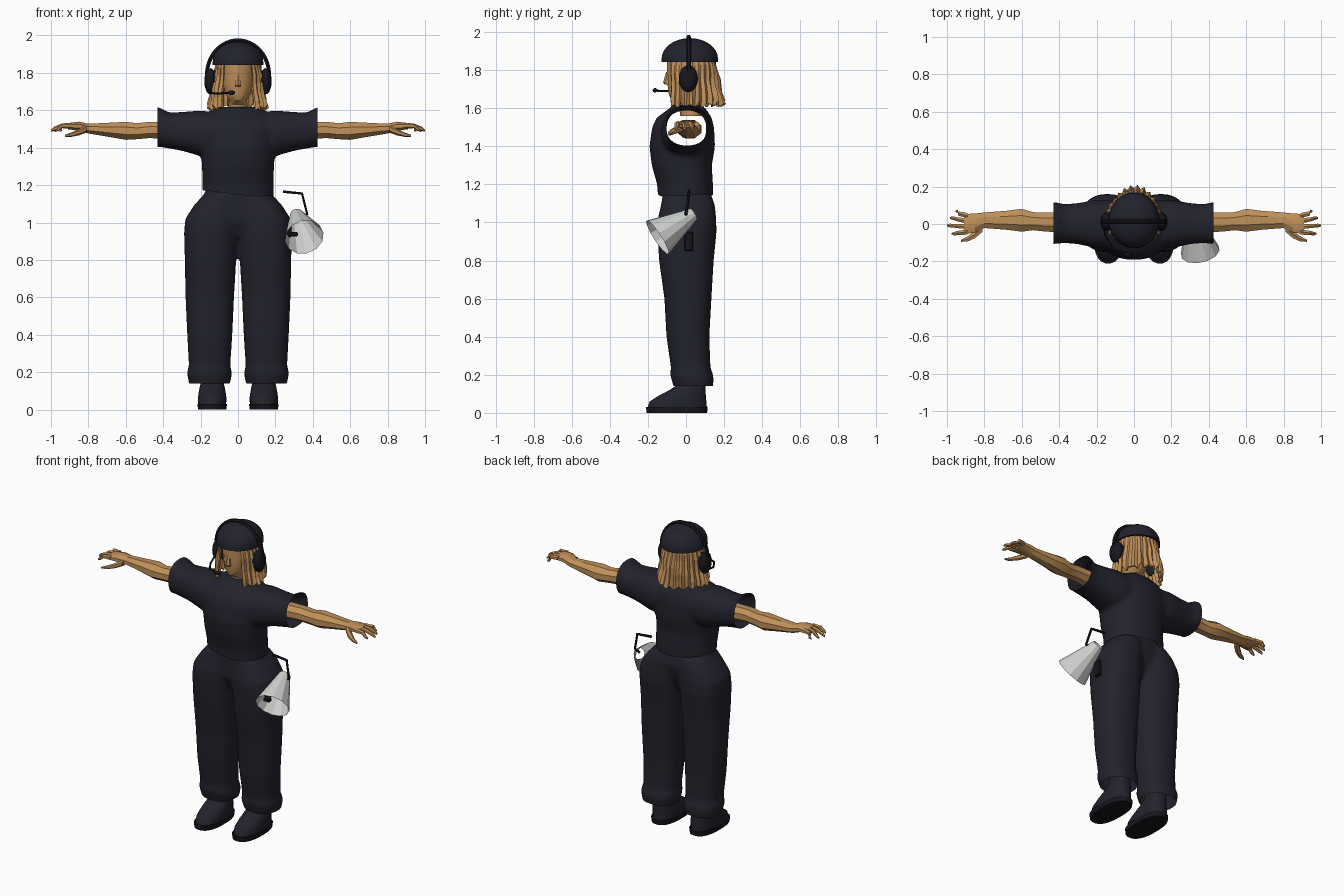
import bpy, bmesh, math
from mathutils import Vector

if "Cube" in bpy.data.objects:
    bpy.data.objects.remove(bpy.data.objects["Cube"])


def material(name, rgb):
    m = bpy.data.materials.new(name)
    m.use_nodes = True
    m.diffuse_color = (*rgb, 1)
    bsdf = m.node_tree.nodes["Principled BSDF"]
    bsdf.inputs["Base Color"].default_value = (*rgb, 1)
    bsdf.inputs["Roughness"].default_value = 0.8
    return m


NAVY = material("dark_navy", (0.016, 0.016, 0.026))
BLACK = material("near_black", (0.008, 0.008, 0.012))
TAN = material("warm_tan", (0.53, 0.28, 0.1))
GREY = material("light_grey", (0.62, 0.64, 0.62))


def loft(bm, secs, axis="z", n=16, power=1.0, side=1, caps=True):
    """Skin rings of (position, centre a, centre b, radius a, radius b) along an axis."""
    rings = []
    for t, ca, cb, ra, rb in secs:
        ring = []
        for i in range(n):
            a = math.tau * (i + 0.5) / n
            c, s = math.cos(a), math.sin(a)
            u = ca + ra * math.copysign(abs(c) ** power, c)
            v = cb + rb * math.copysign(abs(s) ** power, s)
            p = (u, v, t) if axis == "z" else (t, u, v)
            ring.append(bm.verts.new((p[0] * side, p[1], p[2])))
        rings.append(ring)
    for lo, hi in zip(rings, rings[1:]):
        for i in range(n):
            j = (i + 1) % n
            bm.faces.new((lo[i], lo[j], hi[j], hi[i]))
    if caps:
        bm.faces.new(rings[0])
        bm.faces.new(rings[-1])


def finish(name, bm, mat, angle=None):
    bmesh.ops.recalc_face_normals(bm, faces=bm.faces)
    me = bpy.data.meshes.new(name)
    bm.to_mesh(me)
    bm.free()
    ob = bpy.data.objects.new(name, me)
    bpy.context.scene.collection.objects.link(ob)
    me.materials.append(mat)
    if angle:
        shade(ob, angle)
    return ob


def shade(ob, angle):
    bpy.ops.object.select_all(action="DESELECT")
    ob.select_set(True)
    bpy.context.view_layer.objects.active = ob
    bpy.ops.object.shade_smooth_by_angle(angle=math.radians(angle))


def bake(ob):
    """Replace the mesh by its modified result."""
    dg = bpy.context.evaluated_depsgraph_get()
    me = bpy.data.meshes.new_from_object(ob.evaluated_get(dg))
    ob.modifiers.clear()
    ob.data = me


def fuse(ob, voxel, repeat):
    """Blend overlapping volumes into one soft skin."""
    m = ob.modifiers.new("fuse", "REMESH")
    m.mode, m.voxel_size = "VOXEL", voxel
    m = ob.modifiers.new("soften", "SMOOTH")
    m.factor, m.iterations = 0.5, repeat
    bake(ob)


def trim(ob, cuts):
    """Cut openings with planes given as (point, outward normal)."""
    bm = bmesh.new()
    bm.from_mesh(ob.data)
    for co, no in cuts:
        bmesh.ops.bisect_plane(bm, geom=bm.verts[:] + bm.edges[:] + bm.faces[:],
                               plane_co=co, plane_no=no, clear_outer=True)
    bm.to_mesh(ob.data)
    bm.free()


def wire(name, pts, radius, mat):
    cu = bpy.data.curves.new(name + "_path", "CURVE")
    cu.dimensions, cu.bevel_depth, cu.bevel_resolution, cu.use_fill_caps = "3D", radius, 1, True
    sp = cu.splines.new("POLY")
    sp.points.add(len(pts) - 1)
    for p, co in zip(sp.points, pts):
        p.co = (*co, 1)
    tmp = bpy.data.objects.new(name + "_path", cu)
    bpy.context.scene.collection.objects.link(tmp)
    me = bpy.data.meshes.new_from_object(tmp.evaluated_get(bpy.context.evaluated_depsgraph_get()))
    bpy.data.objects.remove(tmp)
    me.materials.clear()
    me.materials.append(mat)
    ob = bpy.data.objects.new(name, me)
    bpy.context.scene.collection.objects.link(ob)
    shade(ob, 50)


def ball(name, centre, size, mat):
    bm = bmesh.new()
    bmesh.ops.create_uvsphere(bm, u_segments=16, v_segments=10, radius=1)
    bmesh.ops.scale(bm, vec=size, verts=bm.verts)
    bmesh.ops.translate(bm, vec=centre, verts=bm.verts)
    finish(name, bm, mat, 60)


def box(name, centre, size, mat):
    bm = bmesh.new()
    bmesh.ops.create_cube(bm, size=1)
    bmesh.ops.scale(bm, vec=size, verts=bm.verts)
    bmesh.ops.translate(bm, vec=centre, verts=bm.verts)
    bmesh.ops.bevel(bm, geom=bm.edges[:], offset=0.005, segments=1, affect="EDGES")
    finish(name, bm, mat)


# Trousers: two wide legs and a pelvis, fused
bm = bmesh.new()
leg = [(.12, .153, .04, .104, .1), (.17, .152, .035, .117, .11), (.2, .153, .03, .12, .114),
       (.235, .152, .025, .111, .104), (.4, .151, .01, .121, .113), (.6, .151, .01, .13, .124),
       (.8, .147, .002, .138, .144), (.95, .144, .005, .145, .156), (1.02, .137, .005, .145, .154),
       (1.09, .115, .01, .122, .142), (1.15, .09, .005, .092, .127)]
for s in (1, -1):
    loft(bm, leg, n=24, power=0.85, side=s)
loft(bm, [(.92, 0, 0, .1, .08), (1, 0, 0, .22, .125), (1.08, 0, .01, .235, .135),
          (1.13, 0, .005, .19, .13), (1.2, 0, 0, .165, .12)], n=24)
trousers = finish("trousers", bm, NAVY)
fuse(trousers, 0.012, 6)
trim(trousers, [((0, 0, .14), (0, 0, -1))])
shade(trousers, 60)

# Shirt: torso and short sleeves, fused, open at the hem and cuffs
bm = bmesh.new()
loft(bm, [(1.1, 0, 0, .19, .145), (1.2, 0, -.005, .19, .147), (1.3, 0, -.022, .193, .158),
          (1.4, 0, -.02, .2, .173), (1.5, 0, -.015, .215, .163), (1.55, 0, -.01, .2, .145),
          (1.59, 0, .005, .16, .105), (1.618, 0, .01, .1, .075)], n=28, power=0.9)
for s in (1, -1):
    loft(bm, [(.05, 0, 1.47, .13, .11), (.2, 0, 1.477, .13, .122), (.3, .002, 1.487, .11, .104),
              (.37, .002, 1.492, .104, .096), (.42, .005, 1.51, .112, .106),
              (.47, .005, 1.51, .112, .108)], "x", 24, 0.85, s)
shirt = finish("shirt", bm, NAVY)
fuse(shirt, 0.012, 6)
trim(shirt, [((.425, 0, 1.5), (1, 0, 0)), ((-.43, 0, 1.5), (-1, 0, 0)),
             ((0, 0, 1.15), (-.12, 0, -1))])
shade(shirt, 60)

# Arms with hands, facet style
for s, label in ((1, "left"), (-1, "right")):
    bm = bmesh.new()
    loft(bm, [(.36, .01, 1.49, .06, .05), (.47, .01, 1.495, .055, .047), (.54, .015, 1.488, .052, .046),
              (.6, .02, 1.49, .066, .052), (.68, .02, 1.495, .055, .042), (.8, .02, 1.502, .045, .028),
              (.85, .005, 1.515, .055, .026), (.91, 0, 1.515, .058, .018)], "x", 8, 1, s)
    for y0, y1, tip in ((.045, .068, .955), (.016, .032, .985), (-.014, -.008, 1), (-.043, -.052, .975)):
        loft(bm, [(.89, y0, 1.518, .016, .015), (.94, (y0 + y1) / 2, 1.517, .013, .013),
                  (tip - .015, y1, 1.5, .011, .011), (tip, y1, 1.491, .005, .006)], "x", 6, 1, s)
    loft(bm, [(.81, -.02, 1.5, .025, .02), (.85, -.055, 1.483, .024, .017),
              (.89, -.08, 1.47, .016, .012), (.925, -.09, 1.463, .006, .006)], "x", 6, 1, s)
    finish(label + "_arm", bm, TAN, 25)

    # Shoe: flat sole and rounded upper
    bm = bmesh.new()
    loft(bm, [(0, .138, -.048, .076, .16), (.03, .138, -.048, .08, .163)], n=24, power=0.8, side=s)
    finish(label + "_sole", bm, BLACK, 40)
    bm = bmesh.new()
    loft(bm, [(.028, .138, -.046, .075, .157), (.06, .138, -.042, .077, .15),
              (.09, .138, -.02, .073, .125), (.12, .138, .008, .067, .095),
              (.15, .138, .03, .06, .072), (.2, .138, .035, .058, .066)], n=24, power=0.9, side=s)
    finish(label + "_shoe", bm, NAVY, 50)

    # Headset ear cup
    ball(label + "_ear_cup", (s * .148, .012, 1.755), (.032, .05, .07), BLACK)
    ball(label + "_ear_pad", (s * .125, .012, 1.755), (.022, .045, .06), NAVY)

# Head with neck and nose
bm = bmesh.new()
loft(bm, [(1.56, 0, .025, .055, .055), (1.63, 0, .02, .052, .06), (1.655, 0, -.025, .048, .058),
          (1.69, 0, -.01, .07, .085), (1.75, 0, .005, .086, .102), (1.8, 0, .01, .092, .11),
          (1.87, 0, .02, .1, .12)], n=14)
loft(bm, [(1.725, 0, -.09, .018, .022), (1.735, 0, -.095, .017, .025), (1.79, 0, -.09, .01, .015)], n=6)
finish("head", bm, TAN, 30)

# Hair: wavy curtain open at the face, with jagged tips
bm = bmesh.new()
cols, rows, grid = 44, 6, []
for i in range(cols + 1):
    a = math.radians(-142 + 284 * i / cols)
    back = max(0, math.cos(a))
    tip = 1.6 + 0.02 * (i % 3 == 0) + 0.012 * (i % 2) + 0.01 * back
    col = []
    for k in range(rows + 1):
        f = k / rows
        flare = 1 + 0.03 * math.sin(f * 11 + i * 0.4)
        flare += (0.045 if i % 2 else -0.03) * (0.4 + f)
        x = math.sin(a) * (.118 + .036 * f) * flare
        y = .02 + math.cos(a) * (.13 + .045 * back * f) * flare
        col.append(bm.verts.new((x, y, 1.87 + (tip - 1.87) * f)))
    grid.append(col)
for c0, c1 in zip(grid, grid[1:]):
    for k in range(rows):
        bm.faces.new((c0[k], c1[k], c1[k + 1], c0[k + 1]))
hair = finish("hair", bm, TAN)
hair.modifiers.new("thickness", "SOLIDIFY").thickness = 0.012
bake(hair)

# Round cap
bm = bmesh.new()
dome = [(1.842, 0, .02, .137, .15), (1.86, 0, .02, .136, .149)]
for k in range(1, 9):
    a = math.pi / 2 * k / 8.2
    dome.append((1.86 + .108 * math.sin(a), 0, .02, .136 * math.cos(a), .149 * math.cos(a)))
loft(bm, dome, n=28)
finish("cap", bm, NAVY, 50)

# Headband, microphone boom and microphone
arc = [math.pi * k / 24 for k in range(25)]
wire("headband", [(.166 * math.cos(a), .014, 1.79 + .184 * math.sin(a)) for a in arc], .012, BLACK)
wire("microphone_boom", [(-.165, 0, 1.71), (-.15, -.07, 1.692), (-.11, -.135, 1.69), (-.03, -.165, 1.694)],
     .006, BLACK)
ball("microphone", (-.035, -.163, 1.694), (.02, .012, .012), BLACK)

# Megaphone horn, open at both ends
small, big = Vector((.312, .04, 1.045)), Vector((.354, -.15, .922))
axis = big - small
bm = bmesh.new()
loft(bm, [(0, 0, 0, .034, .034), (axis.length, 0, 0, .106, .106)], n=12, caps=False)
bmesh.ops.transform(bm, matrix=axis.to_track_quat("Z", "Y").to_matrix().to_4x4(), verts=bm.verts)
bmesh.ops.translate(bm, vec=small, verts=bm.verts)
finish("megaphone_horn", bm, GREY)
box("megaphone_trigger", (.297, -.12, .937), (.045, .03, .022), BLACK)

# Carrying handle and belt pack
wire("megaphone_handle", [(.24, .015, 1.165), (.342, .015, 1.155), (.37, 0, 1.045), (.335, 0, 1.03)],
     .008, BLACK)
box("belt_pack", (.285, .015, .9), (.04, .045, .1), BLACK)
